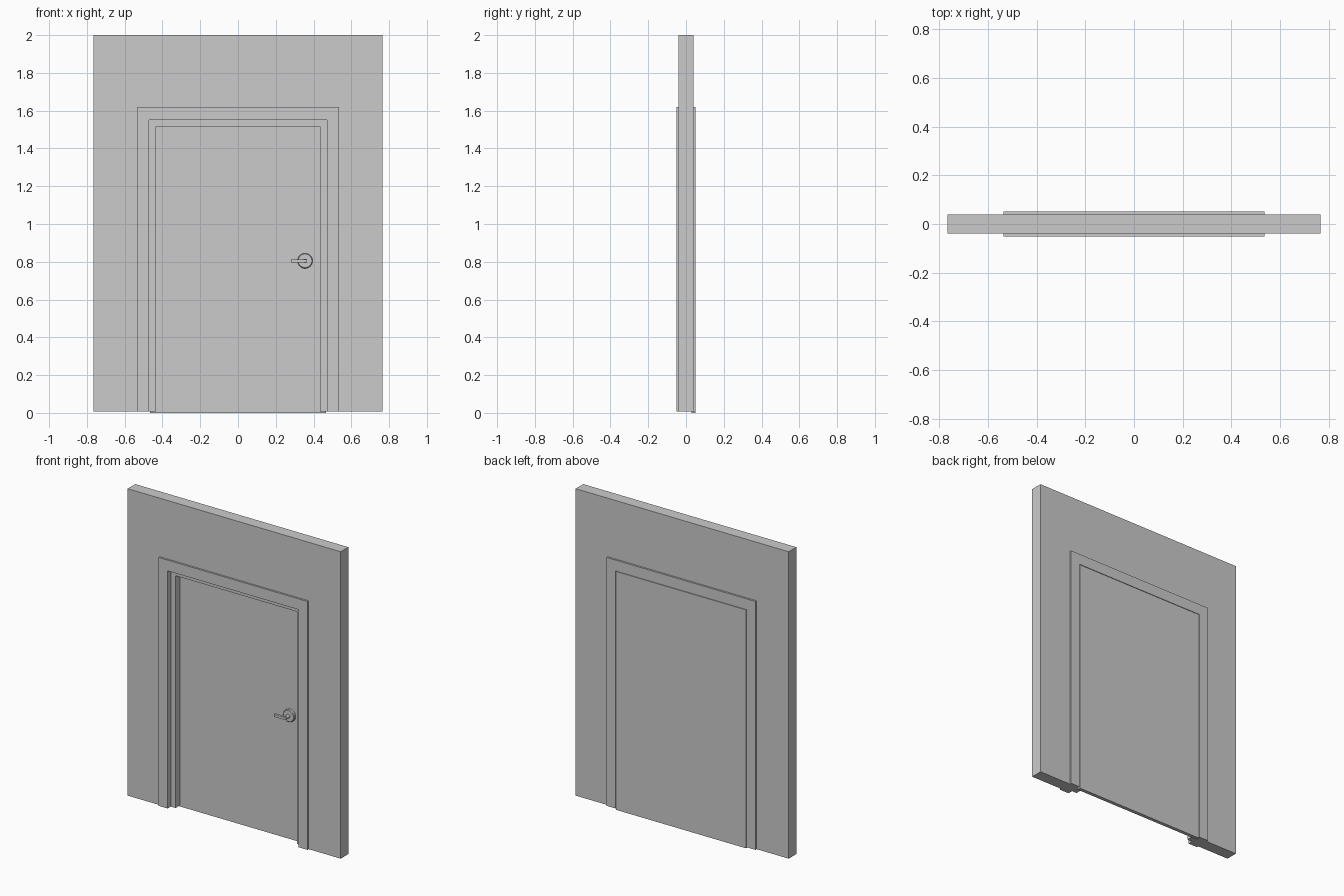
import bpy, bmesh, math
from mathutils import Matrix

cube = bpy.data.objects.get("Cube")
if cube:
    bpy.data.objects.remove(cube, do_unlink=True)

GREY = (0.6, 0.6, 0.6, 1)
mat = bpy.data.materials.new("plain grey")
mat.use_nodes = True
mat.diffuse_color = GREY
mat.node_tree.nodes["Principled BSDF"].inputs["Base Color"].default_value = GREY


def finish(name, bm):
    bmesh.ops.recalc_face_normals(bm, faces=bm.faces)
    mesh = bpy.data.meshes.new(name)
    bm.to_mesh(mesh)
    bm.free()
    mesh.materials.append(mat)
    obj = bpy.data.objects.new(name, mesh)
    bpy.context.collection.objects.link(obj)
    return obj


def prism(name, profile, y0, y1):
    """Extrude an x-z outline from y0 to y1."""
    bm = bmesh.new()
    face = bm.faces.new([bm.verts.new((x, y0, z)) for x, z in profile])
    new = bmesh.ops.extrude_face_region(bm, geom=[face])["geom"]
    verts = [v for v in new if isinstance(v, bmesh.types.BMVert)]
    bmesh.ops.translate(bm, verts=verts, vec=(0, y1 - y0, 0))
    return finish(name, bm)


def portal(name, outer, top, inner, head, y0, y1, base=0.008):
    """Upside-down U around an opening."""
    half = [(inner, head), (inner, base), (outer, base), (outer, top)]
    return prism(name, half + [(-x, z) for x, z in reversed(half)], y0, y1)


def box(name, x0, x1, y0, y1, z0, z1):
    return prism(name, [(x0, z0), (x1, z0), (x1, z1), (x0, z1)], y0, y1)


def disc(name, x, z, y0, y1, r_front, r_back):
    """Round part with its axis along y."""
    bm = bmesh.new()
    place = Matrix.Translation((x, (y0 + y1) / 2, z)) @ Matrix.Rotation(math.pi / 2, 4, "X")
    bmesh.ops.create_cone(bm, cap_ends=True, segments=32, radius1=r_back,
                          radius2=r_front, depth=y1 - y0, matrix=place)
    obj = finish(name, bm)
    bpy.context.view_layer.objects.active = obj
    obj.select_set(True)
    bpy.ops.object.shade_smooth_by_angle(angle=math.radians(30))
    obj.select_set(False)


WALL, FACE = 0.039, 0.051
OPEN_X, OPEN_Z = 0.47, 1.55
LEAF_Y = 0.028

# Wall with a doorway, and casing on both sides
portal("wall", 0.765, 2.0, OPEN_X, OPEN_Z, -WALL, WALL)
for name, y0, y1 in (("front_casing", -FACE, -WALL), ("back_casing", WALL, FACE)):
    portal(name, 0.535, 1.62, OPEN_X, OPEN_Z, y0, y1)

# Door stop inside the opening
portal("door_stop", OPEN_X, OPEN_Z, 0.435, 1.515, -0.018, LEAF_Y - 0.001)

# Door leaf, flush with the back casing
box("door_leaf", -0.466, 0.466, LEAF_Y, FACE, 0, 1.547)

# Lever handle on the front
HX, HZ = 0.355, 0.805
disc("handle_rose", HX, HZ, LEAF_Y - 0.014, LEAF_Y, 0.04, 0.04)
disc("handle_rose_rim", HX, HZ, LEAF_Y - 0.018, LEAF_Y - 0.014, 0.036, 0.04)
disc("handle_neck", HX, HZ, -0.02, LEAF_Y - 0.018, 0.011, 0.011)
box("handle_lever", 0.28, HX + 0.011, -0.032, -0.018, HZ - 0.008, HZ + 0.008)
